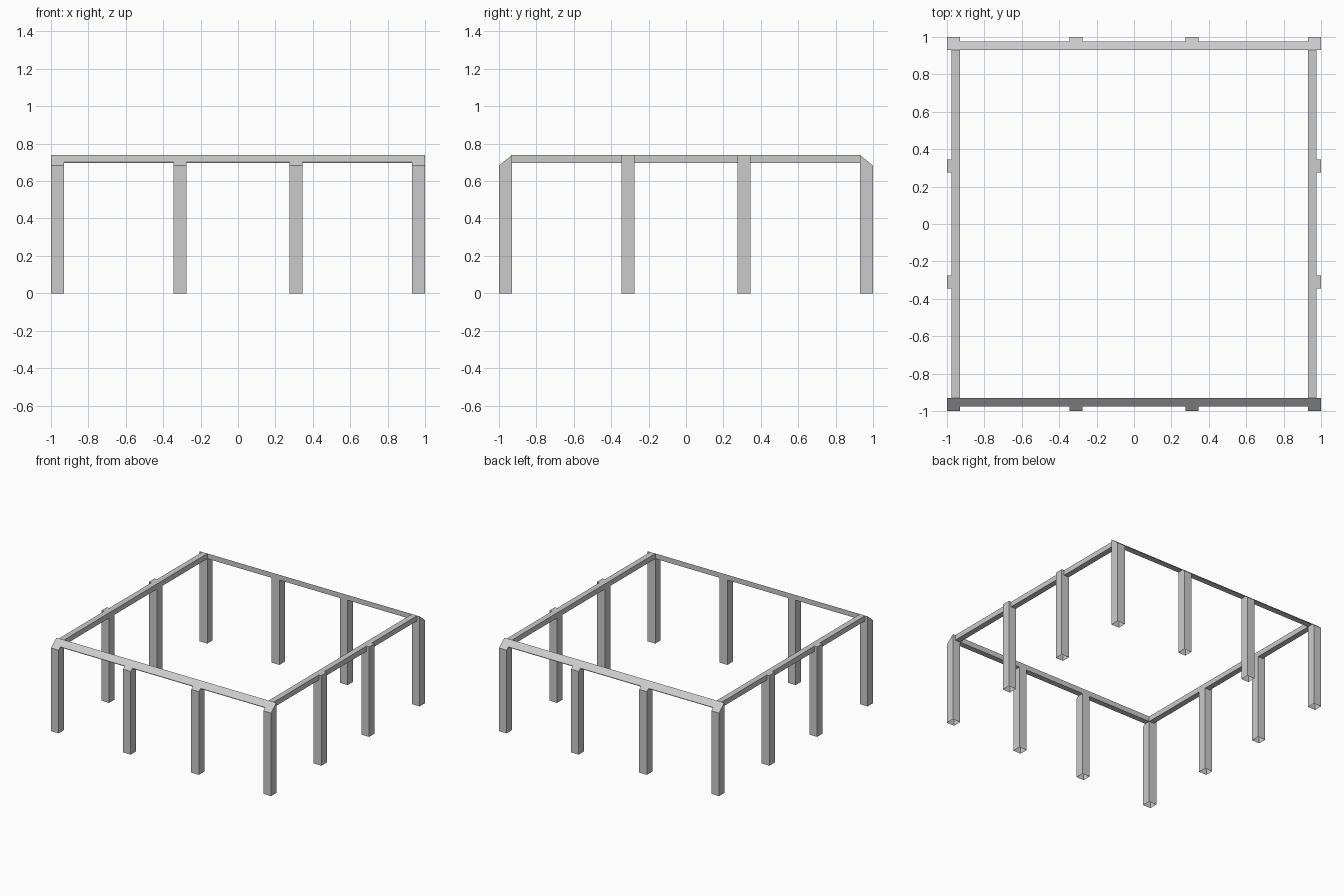
import bpy, bmesh

if "Cube" in bpy.data.objects:
    bpy.data.objects.remove(bpy.data.objects["Cube"])

TOP = 0.74            # top of the frame
OUT, INN = 1.0, 0.93  # outer and inner faces of the posts
FACE = 0.977          # outer face of the rails
UNDER = 0.697         # underside of the rails
EAVE = 0.683          # height of the slope at the outer post face
GRID = (-0.965, -0.31, 0.31, 0.965)
HALF = 0.035


def prism(name, profile, start, end, axis="x", drop=None):
    """Extrude a profile (across, z) along x or y; drop(face) removes open faces."""
    bm = bmesh.new()

    def point(t, p):
        return (t, p[0], p[1]) if axis == "x" else (p[0], t, p[1])

    a = [bm.verts.new(point(start, p)) for p in profile]
    b = [bm.verts.new(point(end, p)) for p in profile]
    n = len(profile)
    bm.faces.new(a)
    bm.faces.new(b)
    for i in range(n):
        j = (i + 1) % n
        bm.faces.new((a[i], a[j], b[j], b[i]))
    bmesh.ops.recalc_face_normals(bm, faces=bm.faces)
    if drop:
        bmesh.ops.delete(bm, geom=[f for f in bm.faces if drop(f)], context="FACES_ONLY")
    mesh = bpy.data.meshes.new(name)
    bm.to_mesh(mesh)
    bm.free()
    obj = bpy.data.objects.new(name, mesh)
    bpy.context.collection.objects.link(obj)
    return obj


def open_bottom(f):
    return all(v.co.z < 0.001 for v in f.verts)


slope = (TOP - EAVE) / (OUT - INN)
rail_edge = TOP - slope * (FACE - INN)

for s, row, side in ((-1, "front", "left"), (1, "back", "right")):
    # Front and back posts with tops sloping outward
    post = [(s * OUT, 0), (s * INN, 0), (s * INN, TOP), (s * OUT, EAVE)]
    for i, x in enumerate(GRID):
        prism(f"{row}_post_{i + 1}", post, x - HALF, x + HALF, "x", open_bottom)

    # Side posts with flat tops
    post = [(s * OUT, 0), (s * INN, 0), (s * INN, TOP), (s * OUT, TOP)]
    for i, y in enumerate(GRID[1:3]):
        prism(f"{side}_post_{i + 1}", post, y - HALF, y + HALF, "y", open_bottom)

    # Rails between neighbouring posts, open where they meet the posts
    sloped = [(s * FACE, UNDER), (s * INN, UNDER), (s * INN, TOP), (s * FACE, rail_edge)]
    square = [(s * FACE, UNDER), (s * INN, UNDER), (s * INN, TOP), (s * FACE, TOP)]
    for i in range(3):
        a, b = GRID[i] + HALF, GRID[i + 1] - HALF
        prism(f"{row}_rail_{i + 1}", sloped, a, b, "x", lambda f: abs(f.normal.x) > 0.9)
        prism(f"{side}_rail_{i + 1}", square, a, b, "y", lambda f: abs(f.normal.y) > 0.9)
